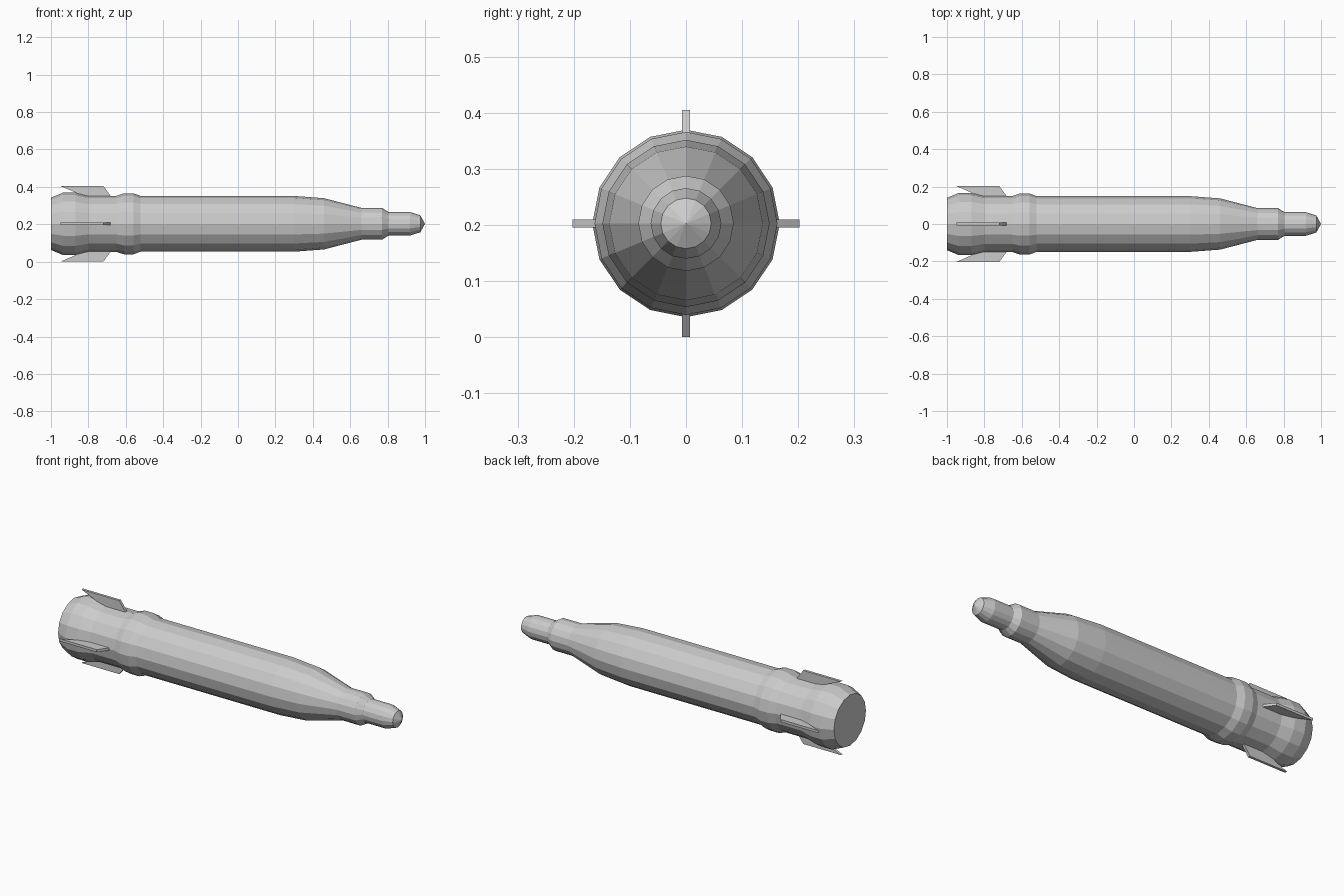
import bpy, bmesh, math

if "Cube" in bpy.data.objects:
    bpy.data.objects.remove(bpy.data.objects["Cube"])

CZ = 0.2025   # height of the long axis
SIDES = 16

grey = bpy.data.materials.new("light_grey")
grey.diffuse_color = (0.6, 0.6, 0.6, 1)
grey.use_nodes = True
grey.node_tree.nodes["Principled BSDF"].inputs["Base Color"].default_value = grey.diffuse_color


def make_object(name, bm):
    bmesh.ops.recalc_face_normals(bm, faces=bm.faces)
    mesh = bpy.data.meshes.new(name)
    bm.to_mesh(mesh)
    bm.free()
    mesh.materials.append(grey)
    obj = bpy.data.objects.new(name, mesh)
    bpy.context.collection.objects.link(obj)
    return obj


# Body: turned profile (x, radius) from tail to nose
profile = [(-1.0, 0.14), (-0.935, 0.167), (-0.87, 0.167), (-0.80, 0.15),
           (-0.65, 0.15), (-0.61, 0.163), (-0.56, 0.163), (-0.52, 0.149),
           (0.30, 0.149), (0.46, 0.137), (0.66, 0.085), (0.77, 0.085),
           (0.805, 0.063), (0.92, 0.063), (0.975, 0.045)]
bm = bmesh.new()
rings = []
for x, r in profile:
    angles = [2 * math.pi * i / SIDES for i in range(SIDES)]
    rings.append([bm.verts.new((x, r * math.cos(a), CZ + r * math.sin(a))) for a in angles])
for a, b in zip(rings, rings[1:]):
    for i in range(SIDES):
        j = (i + 1) % SIDES
        bm.faces.new((a[i], a[j], b[j], b[i]))
bm.faces.new(rings[0])                      # flat tail
tip = bm.verts.new((1.0, 0, CZ))            # pointed nose
for i in range(SIDES):
    bm.faces.new((rings[-1][i], rings[-1][(i + 1) % SIDES], tip))
make_object("body", bm)

# Four swept tail fins: outline (x, distance from axis)
outline = [(-0.95, 0.2025), (-0.72, 0.2025), (-0.68, 0.148), (-0.68, 0.13),
           (-0.84, 0.13), (-0.865, 0.166)]
HALF = 0.007
for k, name in enumerate(["left_fin", "top_fin", "right_fin", "bottom_fin"]):
    c, s = math.cos(k * math.pi / 2), math.sin(k * math.pi / 2)
    bm = bmesh.new()
    sides = [[bm.verts.new((x, r * c - t * s, CZ + r * s + t * c)) for x, r in outline]
             for t in (-HALF, HALF)]
    bm.faces.new(sides[0])
    bm.faces.new(sides[1][::-1])
    n = len(outline)
    for i in range(n):
        j = (i + 1) % n
        bm.faces.new((sides[0][i], sides[0][j], sides[1][j], sides[1][i]))
    make_object(name, bm)
